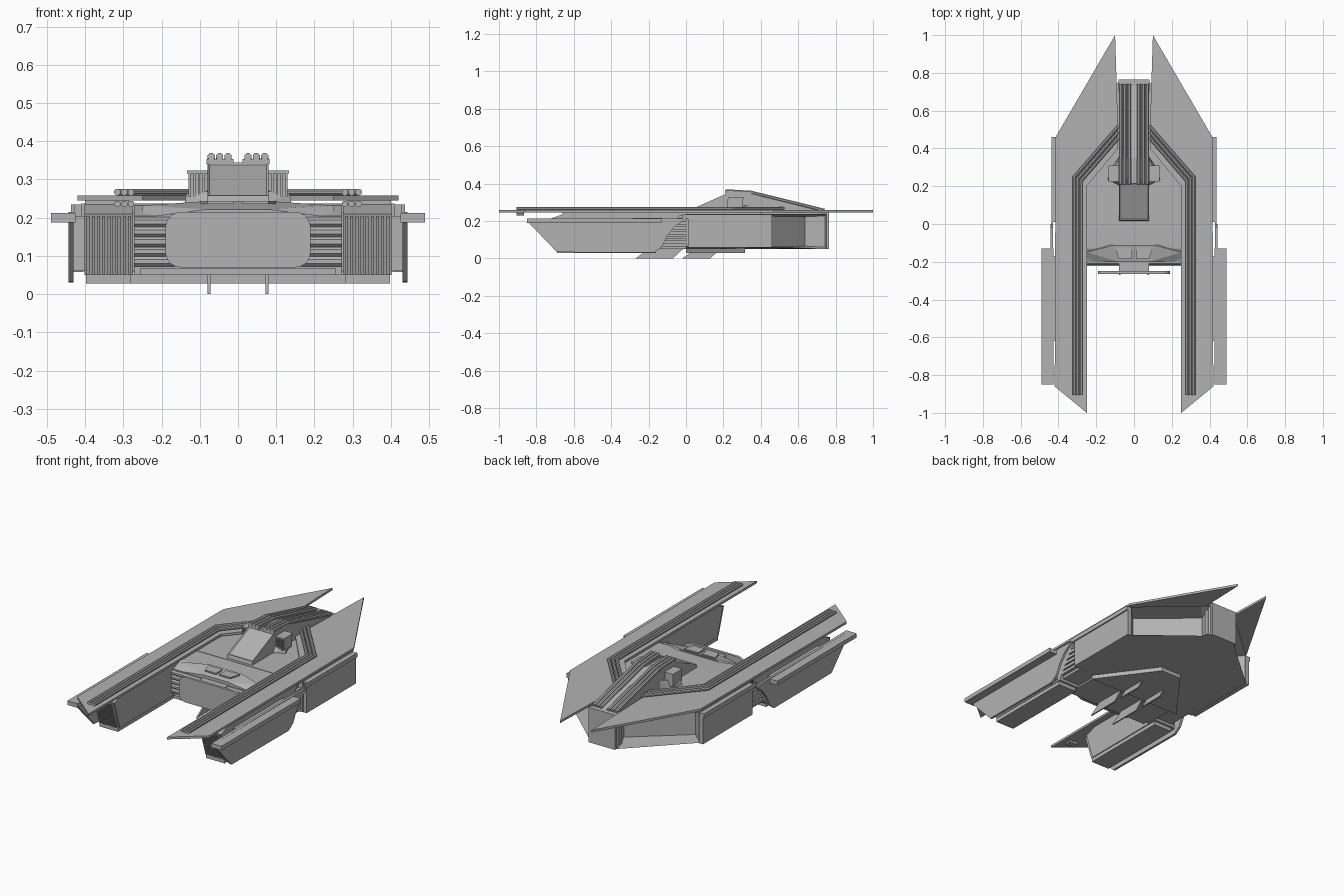
import bpy, bmesh, math
from mathutils import Vector

cube = bpy.data.objects.get("Cube")
if cube:
    bpy.data.objects.remove(cube, do_unlink=True)

grey = bpy.data.materials.new("hull_grey")
grey.use_nodes = True
tone = (0.45, 0.45, 0.45, 1)
grey.diffuse_color = tone
grey.node_tree.nodes["Principled BSDF"].inputs["Base Color"].default_value = tone


def finish(name, bm, mirror):
    bmesh.ops.recalc_face_normals(bm, faces=bm.faces)
    mesh = bpy.data.meshes.new(name)
    bm.to_mesh(mesh)
    bm.free()
    mesh.materials.append(grey)
    obj = bpy.data.objects.new(name, mesh)
    bpy.context.collection.objects.link(obj)
    if mirror:
        obj.modifiers.new("mirror", 'MIRROR')
    return obj


def prism(name, points, axis, low, high, mirror=False, edit=None):
    """Extrude a 2D outline along an axis."""
    place = {'x': lambda a, b, c: (c, a, b),
             'y': lambda a, b, c: (a, c, b),
             'z': lambda a, b, c: (a, b, c)}[axis]
    bm = bmesh.new()
    ends = [[bm.verts.new(place(a, b, c)) for a, b in points] for c in (low, high)]
    for ring in ends:
        bm.faces.new(ring)
    for i in range(len(points)):
        j = (i + 1) % len(points)
        bm.faces.new((ends[0][i], ends[0][j], ends[1][j], ends[1][i]))
    bmesh.ops.recalc_face_normals(bm, faces=bm.faces)
    if edit:
        edit(bm)
    return finish(name, bm, mirror)


def box(name, x, y, z, mirror=False):
    outline = [(x[0], y[0]), (x[1], y[0]), (x[1], y[1]), (x[0], y[1])]
    return prism(name, outline, 'z', z[0], z[1], mirror)


def solid(name, points, mirror=False):
    """Convex solid around a few corner points."""
    bm = bmesh.new()
    for p in points:
        bm.verts.new(p)
    bmesh.ops.convex_hull(bm, input=bm.verts)
    bmesh.ops.dissolve_limit(bm, angle_limit=0.01, verts=bm.verts, edges=bm.edges)
    return finish(name, bm, mirror)


def tubes(name, paths, radius, mirror=False, sides=8):
    """Round pipes swept along mitred paths."""
    bm = bmesh.new()
    for path in paths:
        path = [Vector(p) for p in path]
        rings = []
        for i, p in enumerate(path):
            before = (p - path[i - 1]).normalized() if i else None
            after = (path[i + 1] - p).normalized() if i < len(path) - 1 else None
            t = ((before or after) + (after or before)).normalized()
            up = Vector((0, 0, 1))
            u = t.cross(up).normalized()
            v = u.cross(t)
            stretch = 1 / max(0.5, t.dot(before or after))
            turns = [math.tau * (k + 0.5) / sides for k in range(sides)]
            rings.append([bm.verts.new(p + radius * (u * math.cos(a) * stretch + v * math.sin(a)))
                          for a in turns])
        for a, b in zip(rings, rings[1:]):
            for k in range(sides):
                n = (k + 1) % sides
                bm.faces.new((a[k], a[n], b[n], b[k]))
        bm.faces.new(rings[0])
        bm.faces.new(rings[-1])
    return finish(name, bm, mirror)


# Main hull with a deep recess in each diagonal rear flank
def cut_recess(bm):
    bm.normal_update()
    flank = [f for f in bm.faces if f.normal.x > 0.5 and f.normal.y > 0.5]
    bmesh.ops.inset_region(bm, faces=flank, thickness=0.015)
    for v in flank[0].verts:
        v.co += Vector((-0.07, -0.08, 0))
    for v in bm.verts:
        if v.co.z < 0.06 and v.co.x > 0.35:
            v.co.z += 0.012


prism("main_hull", [(0, 0), (0.41, 0), (0.41, 0.46), (0.12, 0.715), (0.085, 0.75), (0, 0.75)],
      'z', 0.05, 0.237, True, cut_recess)
box("tail_block", (-0.083, 0.083), (0.7, 0.765), (0.05, 0.25))
prism("front_hull", [(-0.2, 0.05), (-0.2, 0.205), (-0.13, 0.232), (0, 0.235), (0, 0.05)],
      'x', -0.272, 0.272)
box("front_bar", (-0.255, 0.255), (-0.222, -0.2), (0.05, 0.068))

# Nose hood and rounded shield
solid("nose_hood", [(s * x, y, z) for s in (-1, 1) for x, y, z in
      [(0.25, -0.2, 0.2), (0.25, -0.15, 0.232), (0.1, -0.11, 0.242),
       (0.08, -0.2, 0.222), (0.25, -0.12, 0.2)]])
for side in (-1, 1):
    prism("hood_panel", [(side * x, y) for x, y in
          [(0.01, -0.185), (0.08, -0.185), (0.1, -0.125), (0.01, -0.125)]], 'z', 0.236, 0.244)
shield = []
for cx, cz, start in [(0.15, 0.175, 0), (-0.15, 0.175, 1), (-0.15, 0.11, 2), (0.15, 0.11, 3)]:
    for k in range(6):
        a = math.pi / 2 * (start + k / 5)
        shield.append((cx + 0.04 * math.cos(a), cz + 0.04 * math.sin(a)))
prism("nose_shield", shield, 'y', -0.265, -0.25)
box("shield_mount", (-0.08, 0.08), (-0.25, -0.2), (0.08, 0.205))

# Horizontal ribs on the nose and between pods and hull
heights = [0.085 + 0.026 * i for i in range(5)]
tubes("nose_ribs", [[(-0.272, -0.205, z), (0.272, -0.205, z)] for z in heights], 0.014)
for z in heights:
    box("side_rib", (0.27, 0.402), (-0.14, 0.02), (z - 0.009, z + 0.009), True)
box("rib_core", (0.27, 0.385), (-0.14, 0.01), (0.06, 0.215), True)

# Upper wing plates
prism("wing_plate", [(0.25, -1), (0.42, -0.86), (0.415, 0.46), (0.1, 1), (0.085, 0.52),
                     (0.085, 0.4), (0.25, 0.2)], 'z', 0.245, 0.258, True)
box("wing_support", (0.285, 0.4), (-0.66, 0.4), (0.23, 0.247), True)

# Pipes along the wing plates
lanes = [0.28, 0.298, 0.316]
tubes("wing_pipes", [[(x, -0.905, 0.267), (x, 0.24 + (x - 0.3) * 0.6, 0.267),
                      (0.08, 0.49 + (x - 0.298) * 1.7, 0.267)] for x in lanes], 0.009, True)
tubes("pipe_ends", [[(x, -0.905, 0.236), (x, -0.865, 0.236)] for x in lanes], 0.009, True)

# Front pods with grilles, armour and fins
prism("pod_body", [(-0.68, 0.05), (-0.73, 0.21), (-0.66, 0.235), (-0.03, 0.235),
                   (-0.09, 0.15), (-0.15, 0.05)], 'x', 0.275, 0.402, True)
for i in range(9):
    x = 0.284 + 0.0135 * i
    prism("grille_slat", [(-0.695, 0.05), (-0.745, 0.205), (-0.72, 0.205), (-0.67, 0.05)],
          'x', x - 0.004, x + 0.004, True)
box("pod_floor", (0.28, 0.398), (-0.69, -0.16), (0.028, 0.052), True)
prism("pod_armour", [(-0.85, 0.2), (-0.69, 0.033), (-0.17, 0.03), (-0.13, 0.06), (-0.1, 0.12),
                     (-0.06, 0.17), (0, 0.212), (-0.1, 0.215), (-0.84, 0.212)],
      'x', 0.43, 0.443, True)
box("pod_brace", (0.4, 0.432), (-0.62, -0.17), (0.06, 0.205), True)
box("pod_fin", (0.425, 0.49), (-0.85, -0.13), (0.188, 0.212), True)

# Rear side armour
box("side_armour", (0.405, 0.43), (0.01, 0.46), (0.058, 0.235), True)
box("side_rail", (0.428, 0.437), (-0.02, 0.46), (0.21, 0.235), True)

# Belly slab and keel fins
prism("belly_slab", [(-0.3, 0), (0.3, 0), (0.065, 0.315), (-0.065, 0.315)], 'z', 0.028, 0.052)
for y, length in [(-0.27, 0.2), (-0.02, 0.15)]:
    prism("keel_fin", [(y, 0), (y + length, 0), (y + length + 0.06, 0.055), (y + 0.08, 0.055)],
          'x', 0.072, 0.08, True)


# Cockpit with a framed sloping window, running back into a spine
def frame_window(bm):
    bm.normal_update()
    front = [f for f in bm.faces if f.normal.y < -0.3 and f.normal.z > 0.3]
    bmesh.ops.inset_region(bm, faces=front, thickness=0.008, depth=-0.005)


prism("cockpit", [(0.015, 0.235), (0.02, 0.258), (0.215, 0.345), (0.35, 0.345), (0.75, 0.245),
                  (0.75, 0.235)], 'x', -0.08, 0.08, False, frame_window)
for side in (-1, 1):
    box("roof_pad", sorted((side * 0.012, side * 0.082)), (0.21, 0.35), (0.34, 0.354))
    tubes("spine_pipes", [[(side * x, 0.21, 0.36), (side * x, 0.35, 0.352),
                           (side * x, 0.74, 0.256)] for x in (0.026, 0.048, 0.07)], 0.01)

# Cockpit side pods
solid("cockpit_shoulder", [(0.07, 0.2, 0.235), (0.14, 0.235, 0.235), (0.11, 0.31, 0.235),
                           (0.07, 0.37, 0.235), (0.07, 0.22, 0.27), (0.135, 0.238, 0.262),
                           (0.105, 0.3, 0.27), (0.07, 0.36, 0.29)], True)
box("cockpit_side_box", (0.075, 0.13), (0.23, 0.305), (0.25, 0.32), True)
for i in range(4):
    x = 0.09 + 0.012 * i
    box("intake_slat", (x - 0.003, x + 0.003), (0.222, 0.232), (0.255, 0.318), True)
box("side_box_cap", (0.075, 0.134), (0.225, 0.31), (0.316, 0.324), True)
